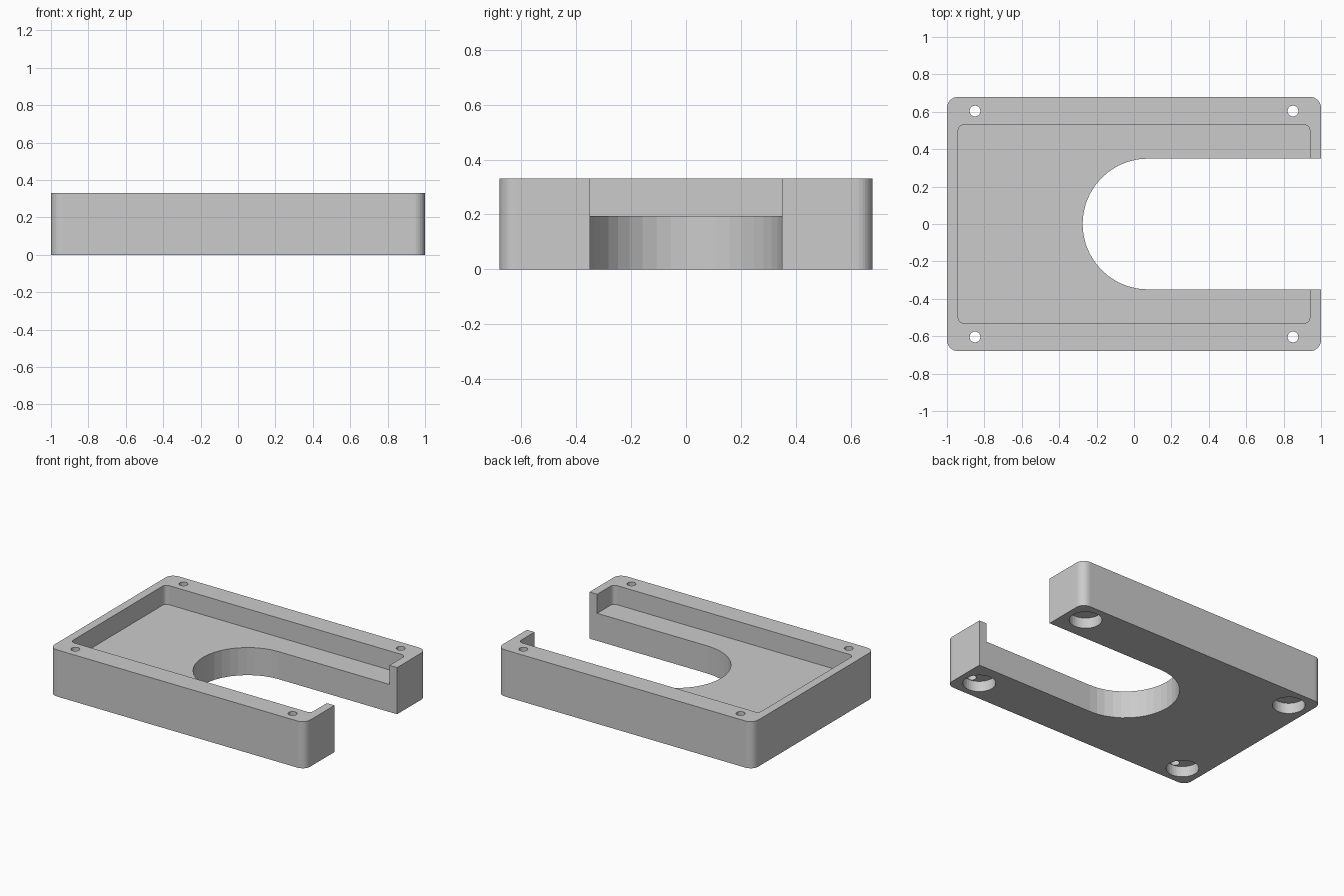
import bpy, bmesh
from math import sin, cos, pi

if "Cube" in bpy.data.objects:
    bpy.data.objects.remove(bpy.data.objects["Cube"])


def arc(cx, cy, r, a0, a1, n):
    return [(cx + r * cos(a0 + (a1 - a0) * i / n), cy + r * sin(a0 + (a1 - a0) * i / n))
            for i in range(n + 1)]


def rounded_rect(x0, x1, y0, y1, r, n=8):
    corners = [(x1 - r, y1 - r), (x0 + r, y1 - r), (x0 + r, y0 + r), (x1 - r, y0 + r)]
    return [p for k, (cx, cy) in enumerate(corners)
            for p in arc(cx, cy, r, k * pi / 2, (k + 1) * pi / 2, n)]


def circle(cx, cy, r, n):
    return arc(cx, cy, r, 0, 2 * pi, n)[:-1]


def prism(name, outline, z0, z1):
    """Extrude a counter-clockwise outline from z0 to z1."""
    bm = bmesh.new()
    base = bm.faces.new([bm.verts.new((x, y, z0)) for x, y in outline])
    top = bmesh.ops.extrude_face_region(bm, geom=[base])["geom"]
    verts = [g for g in top if isinstance(g, bmesh.types.BMVert)]
    bmesh.ops.translate(bm, verts=verts, vec=(0, 0, z1 - z0))
    bmesh.ops.recalc_face_normals(bm, faces=bm.faces[:])
    mesh = bpy.data.meshes.new(name)
    bm.to_mesh(mesh)
    bm.free()
    obj = bpy.data.objects.new(name, mesh)
    bpy.context.collection.objects.link(obj)
    return obj


def cut(target, cutter):
    cutter.hide_render = True
    mod = target.modifiers.new(cutter.name, "BOOLEAN")
    mod.operation = "DIFFERENCE"
    mod.solver = "EXACT"
    mod.object = cutter
    bpy.context.view_layer.objects.active = target
    bpy.ops.object.modifier_apply(modifier=mod.name)
    bpy.data.objects.remove(cutter, do_unlink=True)


# Outer block with rounded vertical corners
tray = prism("tray", rounded_rect(-1, 1, -0.68, 0.68, 0.06), 0, 0.33)

# Shallow pocket in the top
cut(tray, prism("pocket_cutter", rounded_rect(-0.94, 0.94, -0.53, 0.53, 0.03), 0.195, 0.5))

# U-shaped slot open on the right side
slot = [(1.2, 0.35)] + arc(0.075, 0, 0.35, pi / 2, 3 * pi / 2, 20) + [(1.2, -0.35)]
cut(tray, prism("slot_cutter", slot, -0.2, 0.5))

# Magnet recesses underneath, each with a small offset hole through the rim
for sx in (-1, 1):
    for sy in (-1, 1):
        cut(tray, prism("recess_cutter", circle(sx * 0.85, sy * 0.53, 0.105, 40), -0.1, 0.075))
        cut(tray, prism("hole_cutter", circle(sx * 0.85, sy * 0.604, 0.029, 20), 0.04, 0.5))
